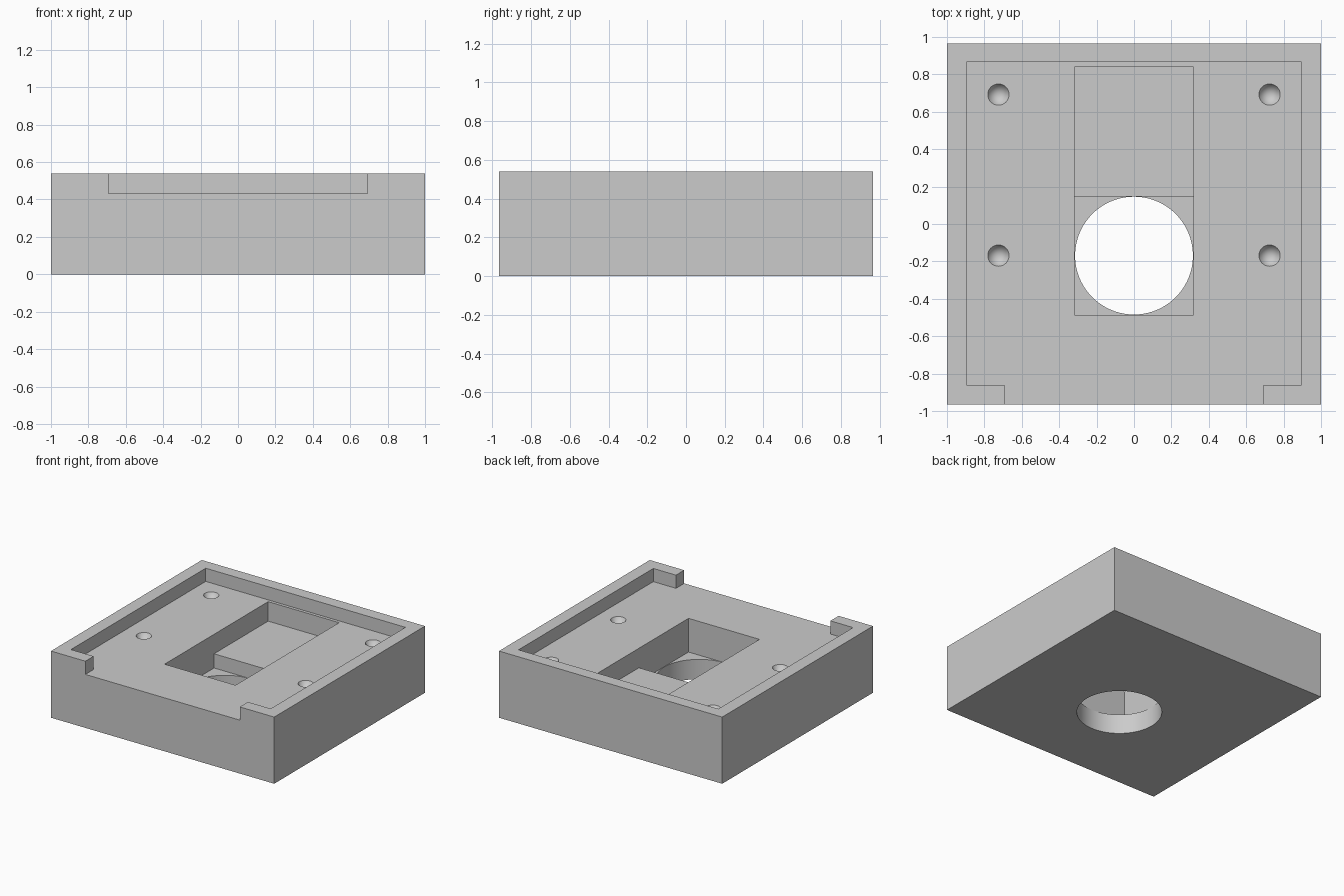
import bpy
import math

cube = bpy.data.objects.get("Cube")
if cube:
    bpy.data.objects.remove(cube, do_unlink=True)

# Single plain grey material
grey = bpy.data.materials.new("light grey")
grey.use_nodes = True
colour = (0.6, 0.6, 0.6, 1)
grey.diffuse_color = colour
grey.node_tree.nodes["Principled BSDF"].inputs["Base Color"].default_value = colour


def box(name, x, y, z):
    """Box spanning the (low, high) pairs x, y and z."""
    bpy.ops.mesh.primitive_cube_add(size=1, location=[sum(s) / 2 for s in (x, y, z)])
    ob = bpy.context.object
    ob.name = name
    ob.scale = [s[1] - s[0] for s in (x, y, z)]
    bpy.ops.object.transform_apply(location=True, rotation=False, scale=True)
    ob.data.materials.append(grey)
    return ob


def cone(name, x, y, z, r_low, r_high, sides):
    bpy.ops.mesh.primitive_cone_add(vertices=sides, radius1=r_low, radius2=r_high,
                                    depth=z[1] - z[0], location=(x, y, sum(z) / 2))
    ob = bpy.context.object
    ob.name = name
    ob.data.materials.append(grey)
    return ob


def cut(target, cutter):
    cutter.hide_render = True
    bpy.context.view_layer.objects.active = target
    mod = target.modifiers.new("cut", "BOOLEAN")
    mod.operation = "DIFFERENCE"
    mod.solver = "EXACT"
    mod.object = cutter
    bpy.ops.object.modifier_apply(modifier=mod.name)
    bpy.data.objects.remove(cutter, do_unlink=True)


TOP, FLOOR, SHELF, WELL = 0.54, 0.433, 0.275, 0.16
ABOVE = TOP + 0.1

# Solid block
base = box("housing_base", (-1, 1), (-0.965, 0.965), (0, TOP))

# Shallow tray with an opening through the front rim
cut(base, box("tray_cutter", (-0.895, 0.895), (-0.86, 0.865), (FLOOR, ABOVE)))
cut(base, box("front_gap_cutter", (-0.692, 0.692), (-1.1, -0.7), (FLOOR, ABOVE)))

# Stepped pocket: raised shelf at the back, deeper well in front
cut(base, box("shelf_cutter", (-0.318, 0.318), (-0.486, 0.84), (SHELF, ABOVE)))
cut(base, box("well_cutter", (-0.318, 0.318), (-0.486, 0.148), (WELL, ABOVE)))

# Round hole through the bottom of the well
cut(base, cone("hole_cutter", 0, -0.169, (-0.1, 0.22), 0.315, 0.315, 96))

# Four conical screw pits in the tray floor
radius, depth, extra = 0.057, 0.1, 0.02
for x in (-0.725, 0.725):
    for y in (-0.169, 0.692):
        cut(base, cone("pit_cutter", x, y, (FLOOR - depth, FLOOR + extra),
                       0, radius * (depth + extra) / depth, 32))

# Smooth round walls, crisp edges elsewhere
bpy.ops.object.select_all(action="DESELECT")
base.select_set(True)
bpy.context.view_layer.objects.active = base
bpy.ops.object.shade_smooth_by_angle(angle=math.radians(30))
